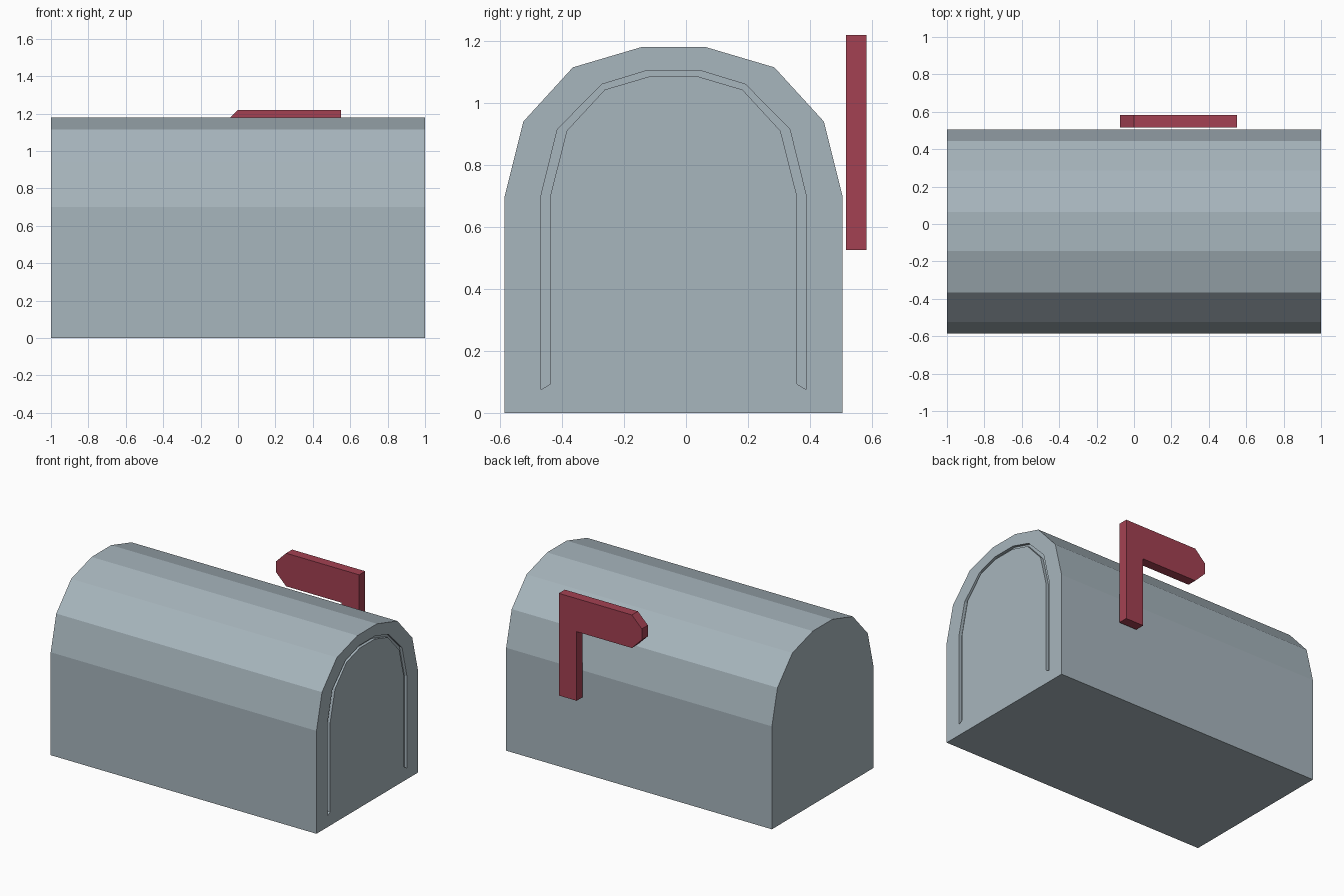
import bpy, bmesh
from mathutils import Vector

if "Cube" in bpy.data.objects:
    bpy.data.objects.remove(bpy.data.objects["Cube"])


def material(name, rgb):
    m = bpy.data.materials.new(name)
    m.diffuse_color = (*rgb, 1)
    m.use_nodes = True
    m.node_tree.nodes["Principled BSDF"].inputs["Base Color"].default_value = m.diffuse_color
    return m


def prism(name, points, extrude, mat):
    """Closed flat outline pushed along a vector."""
    bm = bmesh.new()
    face = bm.faces.new([bm.verts.new(p) for p in points])
    top = bmesh.ops.extrude_face_region(bm, geom=[face], use_keep_orig=True)["geom"]
    bmesh.ops.translate(bm, vec=Vector(extrude),
                        verts=[g for g in top if isinstance(g, bmesh.types.BMVert)])
    bmesh.ops.recalc_face_normals(bm, faces=bm.faces[:])
    me = bpy.data.meshes.new(name)
    bm.to_mesh(me)
    bm.free()
    me.materials.append(mat)
    ob = bpy.data.objects.new(name, me)
    bpy.context.collection.objects.link(ob)
    return ob


grey = material("galvanised grey", (0.39, 0.465, 0.51))
red = material("flag red", (0.37, 0.053, 0.085))
CY = -0.04  # centre line of the box


def arch(half):
    """Mirror a right-hand half outline (offset, height) into a full arch."""
    right = [(CY + a, z) for a, z in half]
    left = [(CY - a, z) for a, z in reversed(half)]
    return right + left


# Mailbox body
body = prism("mailbox_body",
             [(-1, y, z) for y, z in arch([(0.545, 0), (0.545, 0.70), (0.485, 0.94),
                                           (0.325, 1.115), (0.105, 1.18)])],
             (2, 0, 0), grey)

# Door groove: narrow arch-shaped band cut into the end face
outer = arch([(0.428, 0.075), (0.428, 0.70), (0.375, 0.915), (0.232, 1.06), (0.085, 1.105)])
inner = arch([(0.398, 0.093), (0.398, 0.70), (0.345, 0.91), (0.222, 1.043), (0.08, 1.085)])
cutter = prism("door_groove_cutter",
               [(0.98, y, z) for y, z in outer + inner[::-1]], (0.1, 0, 0), grey)
cutter.hide_render = True
cutter.hide_set(True)
cut = body.modifiers.new("door_groove", 'BOOLEAN')
cut.operation = 'DIFFERENCE'
cut.solver = 'EXACT'
cut.object = cutter

# Signal flag: post and arm with a chamfered tip
flag = [(0.55, 0.525), (0.55, 1.22), (0, 1.22), (-0.075, 1.145),
        (-0.075, 1.07), (0, 0.995), (0.415, 0.995), (0.415, 0.525)]
prism("signal_flag", [(x, 0.517, z) for x, z in flag], (0, 0.065, 0), red)
